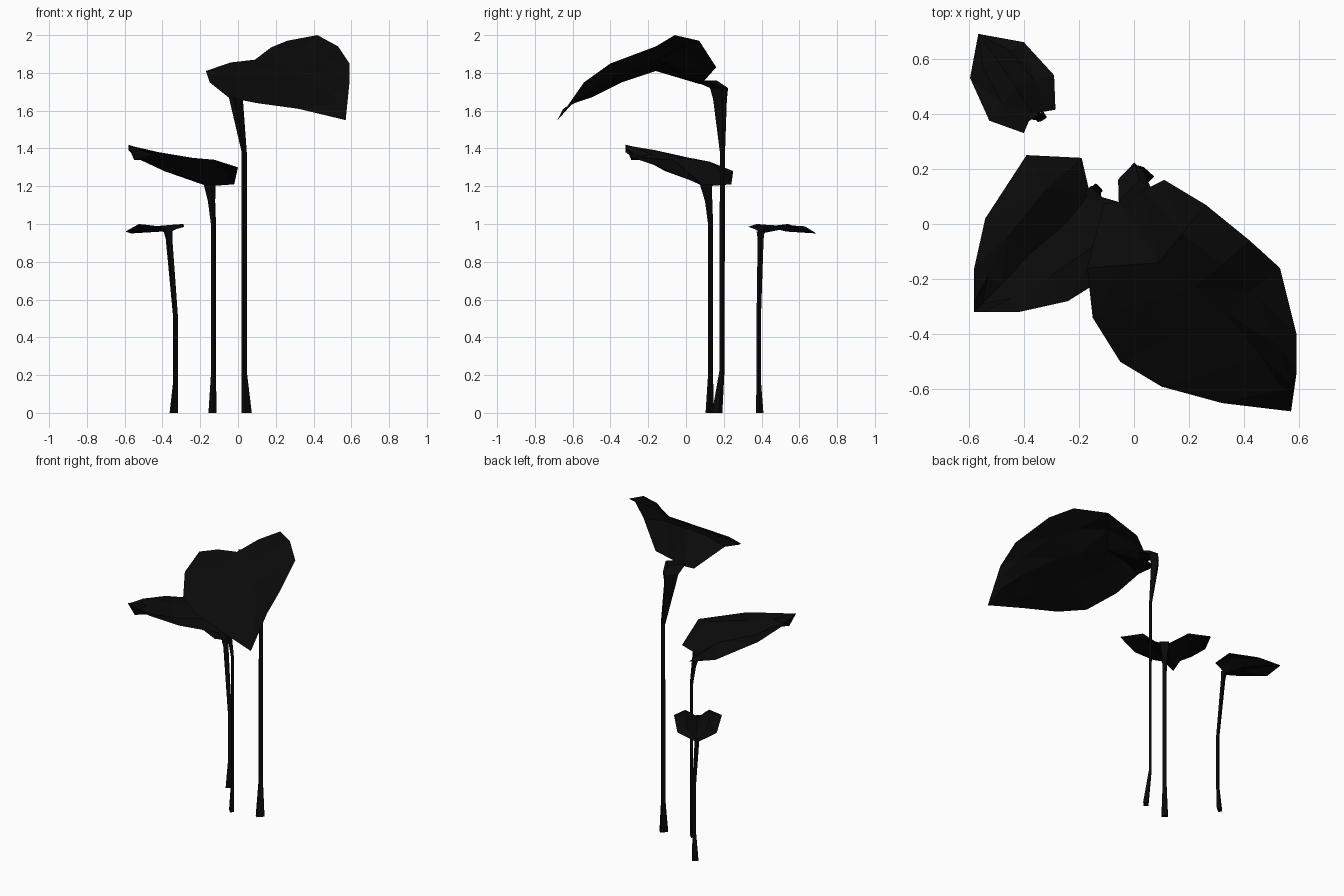
import bpy
import bmesh
from mathutils import Vector

cube = bpy.data.objects.get("Cube")
if cube:
    bpy.data.objects.remove(cube, do_unlink=True)

SCALE = 0.01  # coordinates below are in hundredths


def make_material(name, color):
    material = bpy.data.materials.new(name)
    material.use_nodes = True
    material.diffuse_color = color
    shader = material.node_tree.nodes["Principled BSDF"]
    shader.inputs["Base Color"].default_value = color
    shader.inputs["Roughness"].default_value = 0.9
    return material


near_black = make_material("near black", (0.003, 0.003, 0.003, 1))


def finish(name, bm):
    bmesh.ops.remove_doubles(bm, verts=bm.verts, dist=0.0005)
    bmesh.ops.recalc_face_normals(bm, faces=bm.faces)
    mesh = bpy.data.meshes.new(name)
    bm.to_mesh(mesh)
    bm.free()
    mesh.materials.append(near_black)
    obj = bpy.data.objects.new(name, mesh)
    bpy.context.collection.objects.link(obj)
    return obj


def quad_strip(bm, first, second):
    """Join two equally long rows of vertices with quads."""
    for i in range(len(first) - 1):
        bm.faces.new((first[i], first[i + 1], second[i + 1], second[i]))


def make_leaf(name, rows, tip):
    """Heart-shaped blade: each row is edge, midrib, edge and the arch of both halves."""
    bm = bmesh.new()
    previous = None
    for *row, bulge in rows + [(tip, tip, tip, 0)]:
        a, rib, b = (Vector(p) * SCALE for p in row)
        arch = Vector((0, 0, bulge * SCALE))
        points = (a, (a + rib) / 2 + arch, rib, (rib + b) / 2 + arch, b)
        current = [bm.verts.new(p) for p in points]
        if previous:
            quad_strip(bm, previous, current)
        previous = current
    bmesh.ops.dissolve_degenerate(bm, dist=0.0005, edges=bm.edges)
    bmesh.ops.triangulate(bm, faces=bm.faces)
    return finish(name, bm)


def make_stem(name, heading, path):
    """Flattened tube through (x, y, z, half width) stations, broad across the heading."""
    along = Vector(heading).normalized()
    across = Vector((-along.y, along.x, 0))
    bm = bmesh.new()
    rings = []
    for x, y, z, half in path:
        centre = Vector((x, y, z)) * SCALE
        wide = across * half * SCALE
        deep = along * half * SCALE * 0.6
        corners = (-wide - deep, wide - deep, wide + deep, -wide + deep)
        rings.append([bm.verts.new(centre + corner) for corner in corners])
    for low, high in zip(rings, rings[1:]):
        quad_strip(bm, low + low[:1], high + high[:1])
    bm.faces.new(rings[0][::-1])
    bm.faces.new(rings[-1])
    return finish(name, bm)


# Tall plant: large drooping leaf
make_leaf("large_leaf", [
    ((-11, 7.5, 174), (-5, 8, 174), (11, 16, 183), 0),
    ((-17, -16, 181), (9, -14, 187), (26, 7, 197), 1.5),
    ((-15, -34, 175), (22, -23, 184), (42, -6, 200), 1),
    ((-5, -50, 167), (33, -32, 180), (53, -16, 194), 0),
    ((10, -59, 164), (46, -48, 172), (59, -40, 185), 0),
    ((32, -65, 161), (54, -60, 164), (59, -54, 175), 0),
], (57, -68, 155))
make_stem("large_stem", (0.72, -0.69, 0), [
    (4.6, 16.5, 0, 2.4), (3.3, 19, 22, 1.2), (3.3, 19.3, 138, 1.2),
    (-1, 18, 166, 3.2), (-1, 17.5, 172, 4.2), (0.5, 10, 176, 5.5),
])

# Middle plant: leaf folded upward along its midrib
make_leaf("middle_leaf", [
    ((-19, 24, 121), (-16, 11, 120), (-2, 7, 121), 0),
    ((-39, 25, 128), (-25, 0, 124), (0, -13, 130), 7),
    ((-54, 2, 135), (-38, -11, 128), (-24, -28, 135), 3.5),
    ((-58, -16, 139), (-48, -22, 134), (-42, -32, 138), 0.5),
    ((-58, -28, 141), (-55, -29, 134), (-55, -32, 141), 0),
], (-58, -32, 142))
make_stem("middle_stem", (-0.7, -0.7, 0), [
    (-13.5, 12.5, 0, 1.9), (-13, 13, 20, 1.2), (-13, 13, 100, 1.2),
    (-14, 12, 112, 1.7), (-15, 10.5, 121, 2.8),
])

# Short plant: small, nearly level leaf
make_leaf("small_leaf", [
    ((-40, 33, 98.5), (-37, 40, 95), (-28.5, 41.5, 98.5), 0.5),
    ((-52.5, 37.5, 100), (-43, 50, 97), (-29, 54, 100), 1),
    ((-59.5, 53, 96), (-50, 60, 96.5), (-40, 66, 96), 2.5),
], (-56.5, 69, 95))
make_stem("small_stem", (-0.55, 0.83, 0), [
    (-34, 39, 0, 1.9), (-33, 38.5, 17, 1.1), (-33, 38.5, 50, 1.1),
    (-36.5, 39.5, 92, 1.5), (-37, 39.5, 96, 2),
])
